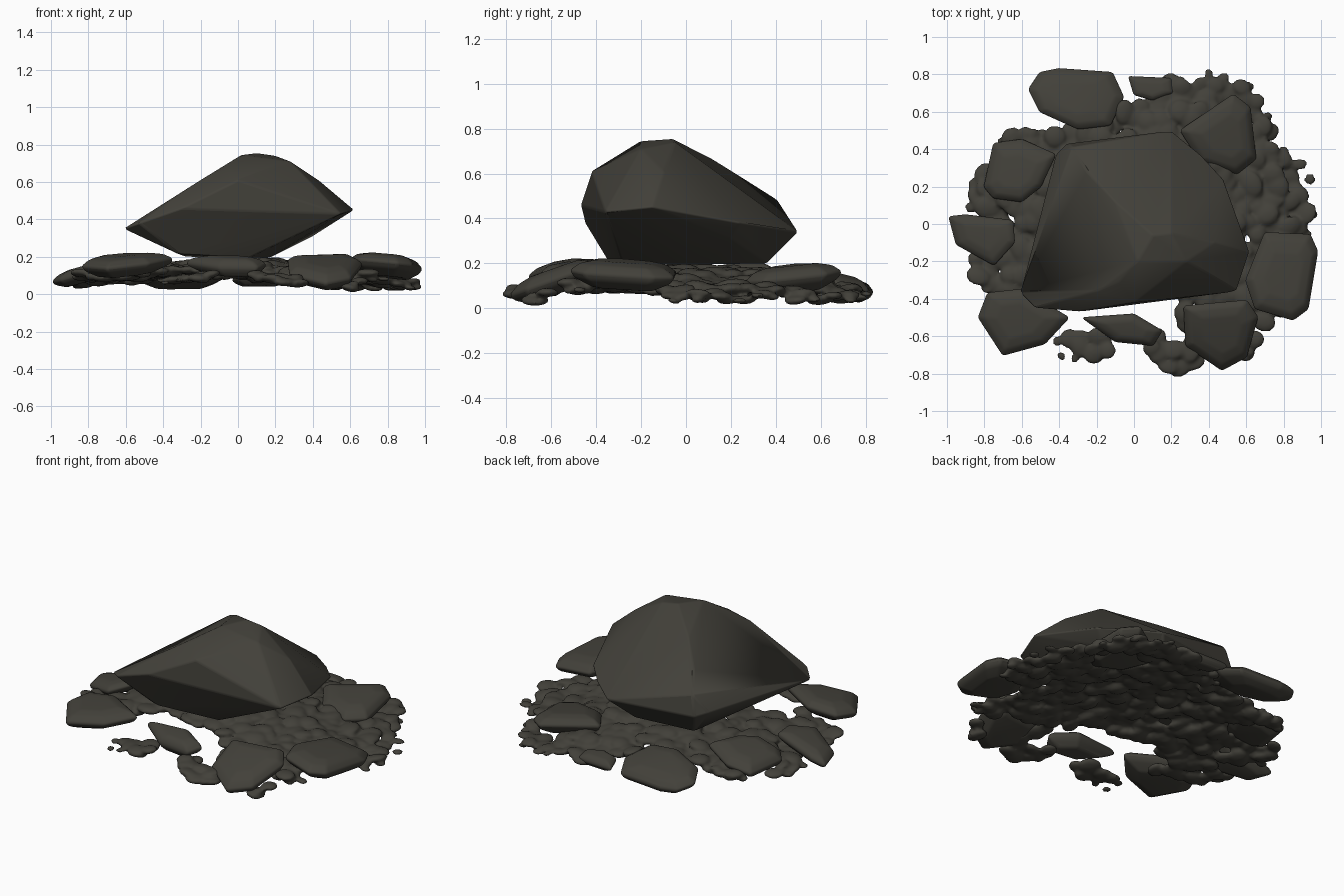
import bpy, bmesh, math, random
from mathutils import Vector, Matrix
from mathutils.geometry import intersect_point_tri_2d

random.seed(7)
cube = bpy.data.objects.get("Cube")
if cube:
    bpy.data.objects.remove(cube, do_unlink=True)

# One dark olive-grey stone colour
stone = bpy.data.materials.new("dark_stone")
stone.use_nodes = True
COLOUR = (0.055, 0.052, 0.042, 1)
stone.diffuse_color = COLOUR
stone.node_tree.nodes["Principled BSDF"].inputs["Base Color"].default_value = COLOUR


def finish(bm, name):
    mesh = bpy.data.meshes.new(name)
    bm.to_mesh(mesh)
    bm.free()
    mesh.materials.append(stone)
    obj = bpy.data.objects.new(name, mesh)
    bpy.context.collection.objects.link(obj)
    return obj


def hull_rock(name, points, bevel, angle):
    """Convex stone with softened edges."""
    bm = bmesh.new()
    for p in points:
        bm.verts.new(p)
    res = bmesh.ops.convex_hull(bm, input=bm.verts[:])
    loose = {g for g in res["geom_interior"] + res["geom_unused"]
             if isinstance(g, bmesh.types.BMVert)}
    bmesh.ops.delete(bm, geom=list(loose), context='VERTS')
    bmesh.ops.dissolve_limit(bm, angle_limit=math.radians(6),
                             verts=bm.verts[:], edges=bm.edges[:])
    bmesh.ops.recalc_face_normals(bm, faces=bm.faces[:])
    obj = finish(bm, name)
    mod = obj.modifiers.new("soft_edges", 'BEVEL')
    mod.width, mod.segments = bevel, 3
    mod.limit_method = 'ANGLE'
    mod.angle_limit = math.radians(12)
    bpy.ops.object.select_all(action='DESELECT')
    obj.select_set(True)
    bpy.context.view_layer.objects.active = obj
    bpy.ops.object.shade_smooth_by_angle(angle=math.radians(angle))


# Large boulder: underside, belt, then crown
underside = [(-.32, -.35, .215), (.06, -.28, .195), (.17, .1, .195), (.1, .36, .2),
             (-.28, .32, .2), (.3, 0, .26), (.4, .2, .31)]
belt = [(-.61, -.37, .35), (-.53, -.45, .38), (-.3, -.47, .46), (.1, -.42, .5),
        (.55, -.36, .43), (.62, -.15, .45), (.52, .08, .42), (.48, .24, .38),
        (.36, .37, .36), (.2, .5, .34), (-.36, .43, .35), (-.42, .37, .37), (-.49, .05, .38)]
crown = [(-.42, -.38, .47), (-.2, -.36, .61), (0, -.42, .61), (-.08, -.31, .67),
         (.28, -.2, .71), (.02, -.2, .745), (.1, -.06, .755), (.2, -.05, .74),
         (-.1, .12, .665), (-.33, .41, .48), (-.25, .28, .56), (-.26, -.02, .575),
         (.43, -.1, .61)]
hull_rock("boulder", underside + belt + crown, 0.012, 30)

stone_outlines = []


def slab(name, outline, z, half, slope):
    """Flat tilted stone: a wide belt between smaller top and bottom rings."""
    stone_outlines.append(outline)
    centre = centroid(outline)
    points = []
    for level, scale in ((-1, .6), (-.35, .95), (.2, 1.05), (.75, .85), (1, .55)):
        for p in outline:
            d = (Vector(p) - centre) * scale
            tilt = d.dot(Vector(slope))
            points.append((centre.x + d.x, centre.y + d.y, z + tilt + level * half))
    hull_rock(name, points, 0.012, 40)


def centroid(outline):
    return sum((Vector(p) for p in outline), Vector((0, 0))) / len(outline)


def inside(point, outline, scale=1):
    c = centroid(outline)
    ring = [c + (Vector(p) - c) * scale for p in outline]
    return any(intersect_point_tri_2d(point, c, a, b)
               for a, b in zip(ring, ring[1:] + ring[:1]))


# Ring of flat stones
slab("back_left_stone", [(-.56, .72), (-.5, .81), (-.4, .83), (-.12, .81), (-.06, .68),
                         (-.13, .53), (-.3, .51), (-.5, .6)], .1, .055, (0, -.25))
slab("left_stone", [(-.8, .2), (-.75, .43), (-.6, .45), (-.42, .37), (-.5, .2),
                    (-.6, .12), (-.75, .14)], .13, .055, (.2, -.1))
slab("outer_left_stone", [(-.99, .04), (-.9, .05), (-.65, .02), (-.64, -.1),
                          (-.75, -.22), (-.95, -.11)], .11, .045, (.28, 0))
slab("front_left_stone", [(-.83, -.5), (-.78, -.37), (-.6, -.35), (-.35, -.5),
                          (-.48, -.64), (-.7, -.7)], .155, .055, (.08, .1))
slab("front_stone", [(-.28, -.5), (0, -.48), (.15, -.57), (.1, -.65), (-.1, -.63)],
     .15, .05, (0, .2))
slab("front_right_stone", [(.27, -.44), (.28, -.65), (.47, -.78), (.6, -.71),
                           (.66, -.5), (.6, -.41)], .12, .06, (0, .35))
slab("right_stone", [(.6, -.3), (.7, -.05), (.94, -.06), (.98, -.15), (.93, -.45),
                     (.85, -.51), (.65, -.45)], .15, .06, (-.1, -.05))
slab("back_right_stone", [(.25, .5), (.53, .69), (.62, .62), (.65, .35), (.55, .27),
                          (.36, .33)], .13, .06, (-.05, .1))
slab("back_stone", [(-.03, .79), (.2, .78), (.21, .7), (.1, .66), (0, .69)],
     .08, .035, (0, -.15))

# Rubble bed: fused pebbles inside a ragged boundary, open below the stones
border = [(.92, -.1), (.94, .2), (.78, .42), (.64, .72), (.45, .79), (.05, .76), (-.08, .6),
          (-.46, .46), (-.62, .5), (-.76, .36), (-.88, .16), (-.84, -.32), (-.42, -.48),
          (-.38, -.74), (.02, -.64), (.22, -.78), (.36, -.76), (.66, -.66), (.74, -.5), (.94, -.3)]
front_gap = [(-.6, -.3), (-.3, -.24), (.1, -.34), (.22, -.42), (.18, -.55), (-.36, -.58),
             (-.5, -.45)]


def in_bed(x, y):
    side_gap = math.hypot(x - .22, y + .6) < .07
    covered = any(inside((x, y), o, .75) for o in stone_outlines)
    return inside((x, y), border) and not (
        side_gap or covered or inside((x, y), front_gap))


def bed_height(x, y):
    dome = .165 - .125 * min(1, math.hypot(x, y) / .95) ** 1.6
    # The front half of the rim is propped up a little
    return max(dome, .095) if -.58 < y < -.1 else dome


bm = bmesh.new()


def pebble(x, y, size):
    z = max(.032, bed_height(x, y) + random.uniform(-.02, .02))
    shape = (Matrix.Translation((x, y, z))
             @ Matrix.Rotation(random.uniform(0, math.tau), 4, 'Z')
             @ Matrix.Rotation(random.uniform(-.25, .25), 4, 'X')
             @ Matrix.Diagonal((size * random.uniform(.9, 1.35), size, size * .42, 1)))
    bmesh.ops.create_icosphere(bm, subdivisions=2, radius=1, matrix=shape)


STEP = .075
for i in range(-14, 15):
    for j in range(-12, 13):
        x = (i + (j % 2) / 2) * STEP + random.uniform(-.02, .02)
        y = j * STEP * .9 + random.uniform(-.02, .02)
        if in_bed(x, y):
            edge = math.hypot(x, y) > .8
            pebble(x, y, random.uniform(.042, .056) if edge else random.uniform(.05, .066))

# Loose crumbs trailing off the rim
for a, b in zip(border, border[1:] + border[:1]):
    for t in (.15, .5, .85):
        p = Vector(a).lerp(Vector(b), t) * random.uniform(.98, 1.03)
        if random.random() < .65 and in_bed(p.x * .94, p.y * .94):
            pebble(p.x, p.y, random.uniform(.024, .036))

rubble = finish(bm, "rubble_bed")
fuse = rubble.modifiers.new("fuse", 'REMESH')
fuse.mode = 'VOXEL'
fuse.voxel_size = .011
fuse.use_smooth_shade = True
soften = rubble.modifiers.new("soften", 'SMOOTH')
soften.factor, soften.iterations = .5, 3
